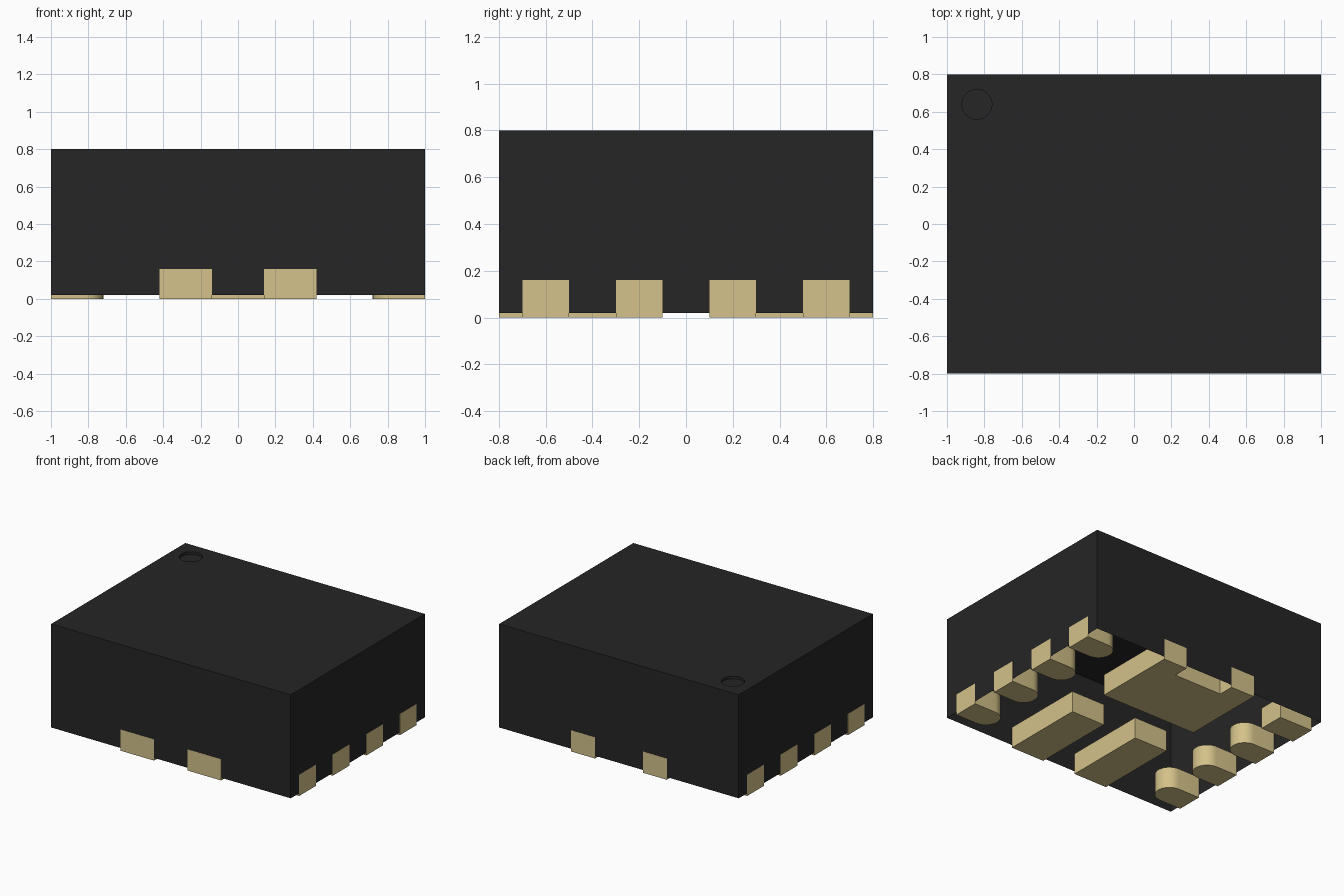
import bpy, bmesh, math

cube = bpy.data.objects.get("Cube")
if cube:
    bpy.data.objects.remove(cube, do_unlink=True)


def material(name, rgb):
    m = bpy.data.materials.new(name)
    m.use_nodes = True
    m.diffuse_color = (*rgb, 1)
    bsdf = m.node_tree.nodes["Principled BSDF"]
    bsdf.inputs["Base Color"].default_value = (*rgb, 1)
    bsdf.inputs["Roughness"].default_value = 0.6
    return m


BLACK = material("black plastic", (0.0190, 0.0188, 0.0188))
GOLD = material("pale gold metal", (0.658, 0.539, 0.254))

HX, HY = 0.999, 0.799        # body half sizes, a hair inside the pad ends
BOTTOM, TOP = 0.02, 0.80
PAD_TOP = 0.16


def add_object(name, bm, mat, smooth=False):
    mesh = bpy.data.meshes.new(name)
    bm.to_mesh(mesh)
    bm.free()
    mesh.materials.append(mat)
    ob = bpy.data.objects.new(name, mesh)
    bpy.context.collection.objects.link(ob)
    if smooth:
        bpy.ops.object.select_all(action='DESELECT')
        ob.select_set(True)
        bpy.context.view_layer.objects.active = ob
        bpy.ops.object.shade_smooth_by_angle(angle=math.radians(30))
    return ob


def pad(name, outline, smooth=False):
    """Extrude a floor outline up to the pad height."""
    bm = bmesh.new()
    face = bm.faces.new([bm.verts.new((x, y, 0)) for x, y in outline])
    res = bmesh.ops.extrude_face_region(bm, geom=[face], use_keep_orig=True)
    for v in res["geom"]:
        if isinstance(v, bmesh.types.BMVert):
            v.co.z = PAD_TOP
    bmesh.ops.recalc_face_normals(bm, faces=bm.faces[:])
    return add_object(name, bm, GOLD, smooth)


def rect(x0, x1, y0, y1):
    return [(x0, y0), (x1, y0), (x1, y1), (x0, y1)]


def loop(bm, points, z):
    vs = [bm.verts.new((x, y, z)) for x, y in points]
    return [bm.edges.new((vs[i - 1], vs[i])) for i in range(len(vs))]


def extrude_down(bm, edges, z):
    res = bmesh.ops.extrude_edge_only(bm, edges=edges)
    for v in res["geom"]:
        if isinstance(v, bmesh.types.BMVert):
            v.co.z = z
    return [e for e in res["geom"] if isinstance(e, bmesh.types.BMEdge)]


# Body: shell open underneath, with a round dimple marking the first pin
bm = bmesh.new()
rim = loop(bm, rect(-HX, HX, -HY, HY), TOP)
ring = loop(bm, [(-0.84 + 0.08 * math.cos(i * math.tau / 48),
                  0.64 + 0.08 * math.sin(i * math.tau / 48)) for i in range(48)], TOP)
bmesh.ops.triangle_fill(bm, edges=rim + ring, use_beauty=True, normal=(0, 0, 1))
extrude_down(bm, rim, BOTTOM)
floor_edges = extrude_down(bm, ring, TOP - 0.02)
bmesh.ops.contextual_create(bm, geom=floor_edges)
bmesh.ops.recalc_face_normals(bm, faces=bm.faces[:])
if sum(f.normal.z * f.calc_area() for f in bm.faces) < 0:
    bmesh.ops.reverse_faces(bm, faces=bm.faces[:])
add_object("package_body", bm, BLACK)

# Side pads: four per side with rounded inner ends, the first one square
for side, s in (("left", 1), ("right", -1)):
    for i, y in enumerate((0.6, 0.2, -0.2, -0.6), 1):
        if s < 0 and i == 1:
            pad("first_pin_pad", rect(-1, -0.72, y - 0.1, y + 0.1))
            continue
        outline = [(s, y - 0.1), (s, y + 0.1)]
        for k in range(17):
            a = math.pi / 2 + math.pi * k / 16
            outline.append((s * (0.82 + 0.1 * math.cos(a)), y + 0.1 * math.sin(a)))
        pad(f"{side}_pad_{i}", outline, smooth=True)

# Front pads: two separate long blocks
for side, s in (("left", 1), ("right", -1)):
    pad(f"front_{side}_pad", rect(s * 0.28 - 0.14, s * 0.28 + 0.14, -0.8, -0.155))

# Back pad: one wide block with a shallow notch leaving two tabs
pad("back_pad", [(-0.4, 0.155), (0.4, 0.155), (0.4, 0.8), (0.2, 0.8),
                 (0.2, 0.68), (-0.2, 0.68), (-0.2, 0.8), (-0.4, 0.8)])
